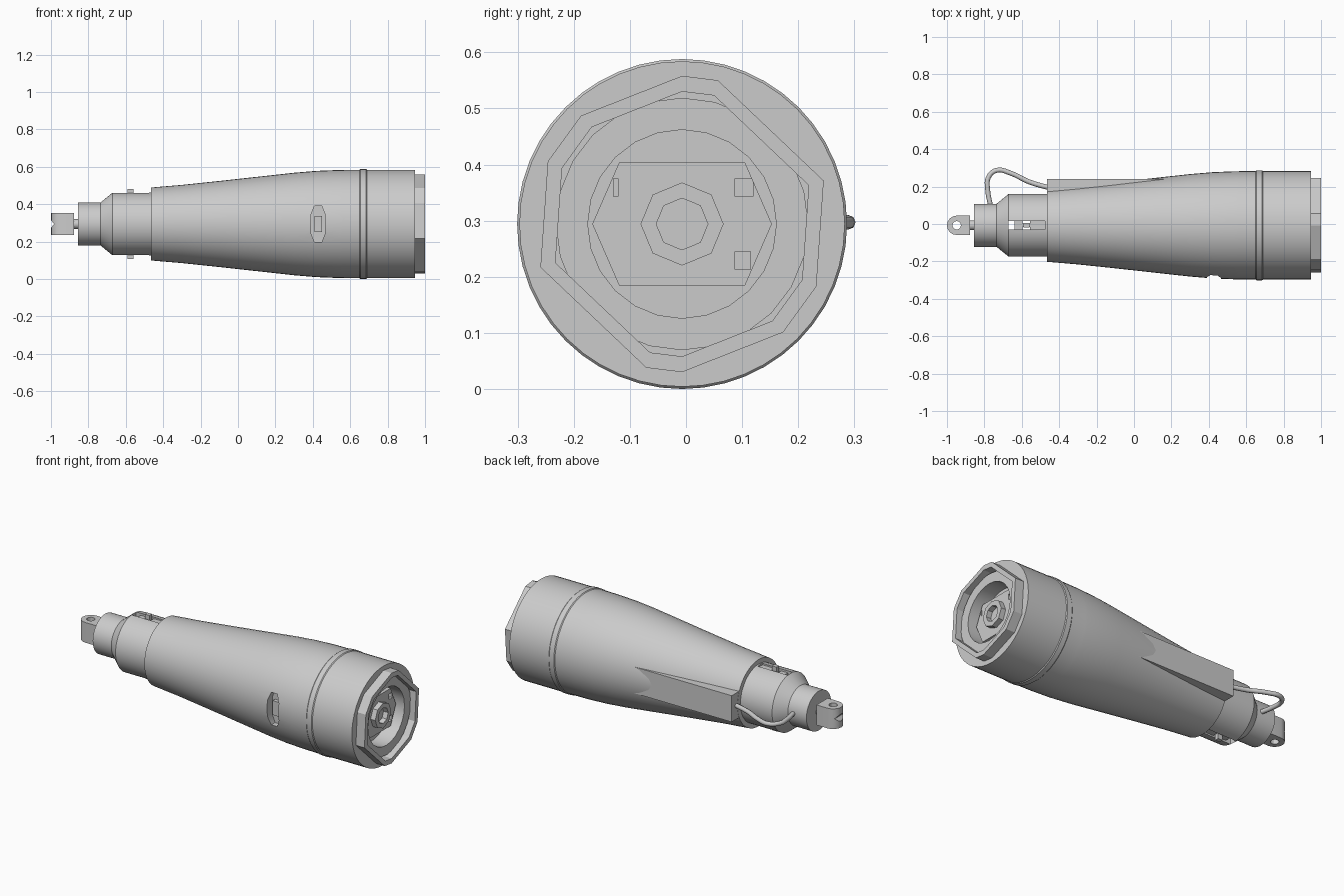
import bpy, bmesh, math
from mathutils import Vector

cube = bpy.data.objects.get("Cube")
if cube:
    bpy.data.objects.remove(cube, do_unlink=True)

CY, CZ = -0.007, 0.294          # long axis of the body

metal = bpy.data.materials.new("plain grey")
metal.use_nodes = True
GREY = (0.6, 0.6, 0.6, 1)
metal.diffuse_color = GREY
metal.node_tree.nodes["Principled BSDF"].inputs["Base Color"].default_value = GREY


def finish(name, bm):
    bmesh.ops.remove_doubles(bm, verts=bm.verts, dist=1e-5)
    bmesh.ops.recalc_face_normals(bm, faces=bm.faces)
    me = bpy.data.meshes.new(name)
    bm.to_mesh(me)
    bm.free()
    me.materials.append(metal)
    ob = bpy.data.objects.new(name, me)
    bpy.context.collection.objects.link(ob)
    return ob


def select(ob):
    bpy.ops.object.select_all(action='DESELECT')
    ob.select_set(True)
    bpy.context.view_layer.objects.active = ob


def smooth(ob, angle=30):
    select(ob)
    bpy.ops.object.shade_smooth_by_angle(angle=math.radians(angle))


def lathe(name, profile, angles, closed=False):
    """Turn (x, radius) points around the body axis."""
    bm = bmesh.new()
    rings = [[bm.verts.new((x, CY + r * math.cos(a), CZ + r * math.sin(a)))
              for a in angles] for x, r in profile]
    pairs = list(zip(rings, rings[1:]))
    if closed:
        pairs.append((rings[-1], rings[0]))
    n = len(angles)
    for p, q in pairs:
        for i in range(n):
            j = (i + 1) % n
            bm.faces.new((p[i], p[j], q[j], q[i]))
    if not closed:
        bm.faces.new(rings[0])
        bm.faces.new(rings[-1])
    return finish(name, bm)


def turn(n):
    return [2 * math.pi * i / n for i in range(n)]


def prism(name, outline, direction):
    """Extrude a flat outline of 3D points."""
    bm = bmesh.new()
    face = bm.faces.new([bm.verts.new(p) for p in outline])
    new = bmesh.ops.extrude_face_region(bm, geom=[face], use_keep_orig=True)
    top = [v for v in new["geom"] if isinstance(v, bmesh.types.BMVert)]
    bmesh.ops.translate(bm, verts=top, vec=Vector(direction))
    return finish(name, bm)


def box(name, x0, x1, y0, y1, z0, z1):
    return prism(name, [(x0, y0, z0), (x1, y0, z0), (x1, y1, z0), (x0, y1, z0)],
                 (0, 0, z1 - z0))


def cut(target, cutter):
    mod = target.modifiers.new("cut", 'BOOLEAN')
    mod.object, mod.operation, mod.solver = cutter, 'DIFFERENCE', 'EXACT'
    select(target)
    bpy.ops.object.modifier_apply(modifier=mod.name)
    bpy.data.objects.remove(cutter, do_unlink=True)


# Main body: neck, flared shell, raised bands and recessed end
body = lathe("body", [
    (-0.855, 0.115), (-0.735, 0.115), (-0.67, 0.168), (-0.465, 0.168),
    (-0.465, 0.195), (-0.3, 0.209), (-0.1, 0.23), (0.1, 0.252), (0.3, 0.274),
    (0.42, 0.284), (0.545, 0.289), (0.56, 0.289), (0.65, 0.29), (0.655, 0.294),
    (0.685, 0.294), (0.69, 0.29), (0.945, 0.29), (0.945, 0.168), (0.87, 0.168)],
    turn(48))

# Slots through the neck and a window in the side
cut(body, box("slot_cutter", -0.67, -0.475, CY - 0.022, CY + 0.022, 0.05, 0.55))
WX = 0.428
window = [(WX + sx * dx, -0.4, CZ + sz * dz) for sx, sz, pts in (
    (1, 1, ((0.038, 0.05), (0.02, 0.095))), (-1, 1, ((0.02, 0.095), (0.038, 0.05))),
    (-1, -1, ((0.038, 0.05), (0.02, 0.095))), (1, -1, ((0.02, 0.095), (0.038, 0.05))))
    for dx, dz in pts]
cut(body, prism("window_cutter", window, (0, 0.16, 0)))
smooth(body)
box("window_button", WX - 0.02, WX + 0.02, -0.262, -0.235, CZ - 0.042, CZ + 0.042)

# Latches sitting in the neck slots
for side, word in ((1, "top"), (-1, "bottom")):
    def latch(part, x0, x1, r0, r1, w):
        box(f"{word}_latch_{part}", x0, x1, CY - w, CY + w,
            *sorted((CZ + side * r0, CZ + side * r1)))
    latch("bar", -0.64, -0.595, 0.11, 0.155, 0.022)
    latch("lever", -0.555, -0.475, 0.11, 0.158, 0.022)
    latch("link", -0.6, -0.55, 0.12, 0.15, 0.01)
    latch("nub", -0.59, -0.56, 0.14, 0.188, 0.012)

# Faceted collar on the wide end
corners = [math.radians(a) for a in (17, 76, 90, 133, 155, 197, 256, 270, 313, 335)]
lathe("end_collar", [(0.94, 0.264), (1.0, 0.264), (1.0, 0.236), (0.94, 0.236)],
      corners, closed=True)
smooth(lathe("inner_ring", [(0.94, 0.225), (0.965, 0.225), (0.965, 0.168), (0.94, 0.168)],
             turn(24), closed=True))

# Socket plate with pin holes, and the central boss
plate = prism("socket_plate", [(0.86, CY + y, CZ + z) for y, z in (
    (-0.16, 0), (-0.112, 0.11), (0.112, 0.11), (0.16, 0), (0.112, -0.11), (-0.112, -0.11))],
    (0.055, 0, 0))
for y, z, w in ((0.11, 0.065, 0.016), (0.108, -0.065, 0.014), (-0.118, 0.065, 0.004)):
    cut(plate, box("pin_cutter", 0.885, 0.95, CY + y - w, CY + y + w,
                   CZ + z - 0.016, CZ + z + 0.016))
lathe("socket_boss", [(0.9, 0.074), (0.945, 0.074), (0.945, 0.046), (0.9, 0.046)],
      turn(8), closed=True)

# Shaft and eye lug on the narrow end
smooth(lathe("lug_shaft", [(-0.89, 0.026), (-0.85, 0.026)], turn(16)))
LX, LW, ROUND = -0.948, 0.052, 8
arc = [(LX - LW * math.sin(t), CY + LW * math.cos(t), CZ - 0.059)
       for t in (math.pi * i / ROUND for i in range(ROUND + 1))]
lug = prism("eye_lug", [(-0.876, CY + LW, CZ - 0.059)] + arc + [(-0.876, CY - LW, CZ - 0.059)],
            (0, 0, 0.118))
hole = [(LX + 0.023 * math.cos(a), CY + 0.023 * math.sin(a), 0.1) for a in turn(12)]
cut(lug, prism("eye_cutter", hole, (0, 0, 0.4)))
notch = [(-1.02, CY - 0.2, CZ - 0.045), (-1.02, CY - 0.2, CZ + 0.045), (-0.983, CY - 0.2, CZ)]
cut(lug, prism("notch_cutter", notch, (0, 0.4, 0)))
smooth(lug)

# Flat cable cover on the back, sinking into the flare
box("cable_cover", -0.464, 0.17, 0.1, 0.24, CZ - 0.077, CZ + 0.077)

# Looped cable from the cover to the neck
curve = bpy.data.curves.new("cable", 'CURVE')
curve.dimensions = '3D'
curve.bevel_depth, curve.bevel_resolution = 0.013, 2
curve.resolution_u = 5
spline = curve.splines.new('BEZIER')
path = ((-0.44, 0.19), (-0.56, 0.225), (-0.66, 0.272), (-0.735, 0.287),
        (-0.778, 0.25), (-0.782, 0.18), (-0.765, 0.09))
spline.bezier_points.add(len(path) - 1)
for point, (x, y) in zip(spline.bezier_points, path):
    point.co = (x, y, CZ + 0.003)
    point.handle_left_type = point.handle_right_type = 'AUTO'
for poly in curve.splines:
    poly.use_smooth = True
curve.materials.append(metal)
cable = bpy.data.objects.new("cable", curve)
bpy.context.collection.objects.link(cable)
